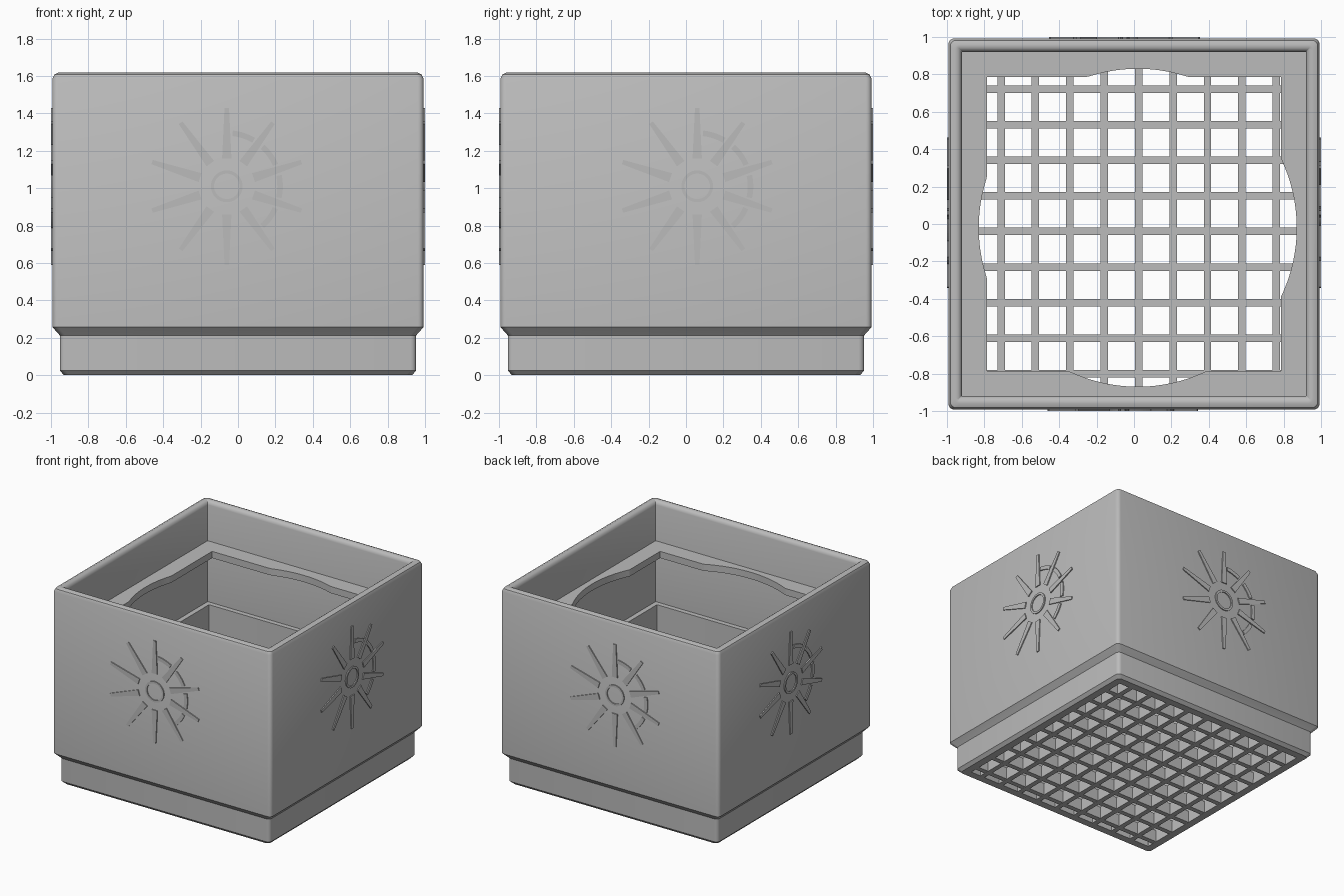
import bpy, bmesh, math
from mathutils import Matrix, Vector

cube = bpy.data.objects.get("Cube")
if cube:
    bpy.data.objects.remove(cube, do_unlink=True)

grey = bpy.data.materials.new("plain grey")
grey.use_nodes = True
colour = (0.5, 0.5, 0.5, 1)
grey.diffuse_color = colour
grey.node_tree.nodes["Principled BSDF"].inputs["Base Color"].default_value = colour


def finish(bm, name, smooth=False):
    bmesh.ops.recalc_face_normals(bm, faces=bm.faces[:])
    mesh = bpy.data.meshes.new(name)
    bm.to_mesh(mesh)
    bm.free()
    mesh.materials.append(grey)
    obj = bpy.data.objects.new(name, mesh)
    bpy.context.collection.objects.link(obj)
    if smooth:
        bpy.ops.object.select_all(action='DESELECT')
        obj.select_set(True)
        bpy.context.view_layer.objects.active = obj
        bpy.ops.object.shade_smooth_by_angle(angle=math.radians(35))
    return obj


def rounded_square(half, radius, z, steps=4):
    points = []
    for corner in range(4):
        turn = corner * math.pi / 2
        centre = Matrix.Rotation(turn, 3, 'Z') @ Vector((half - radius, half - radius, z))
        for i in range(steps + 1):
            a = turn + i / steps * math.pi / 2
            points.append(centre + Vector((math.cos(a), math.sin(a), 0)) * radius)
    return points


def skin_closed(bm, loops):
    """Join matching point loops into a closed ring-shaped solid."""
    rings = [[bm.verts.new(p) for p in loop] for loop in loops]
    n = len(rings[0])
    for a, b in zip(rings, rings[1:] + rings[:1]):
        for i in range(n):
            j = (i + 1) % n
            bm.faces.new((a[i], a[j], b[j], b[i]))


def box(bm, size, centre):
    matrix = Matrix.Translation(centre) @ Matrix.Diagonal((*size, 1))
    bmesh.ops.create_cube(bm, size=1, matrix=matrix)


# Body: foot, chamfered overhang, rounded rim and stepped inside wall
FACE = 0.992
outside = [(0.93, 0), (0.953, 0.025), (0.953, 0.213), (FACE, 0.257),
           (FACE, 1.585), (0.982, 1.608), (0.96, 1.618)]
inside = [(0.94, 1.615), (0.927, 1.605), (0.92, 1.585),
          (0.92, 0.79), (0.88, 0.79), (0.87, 0)]
bm = bmesh.new()
skin_closed(bm, [rounded_square(h, 0.03, z) for h, z in outside]
            + [rounded_square(h, 0.004, z) for h, z in inside])
finish(bm, "box_body", smooth=True)


# Ledge: plate whose opening is a square merged with a slightly offset circle
def square_reach(a, half):
    return half / max(abs(math.cos(a)), abs(math.sin(a)))


def opening_reach(a):
    offset, radius = Vector((0.02, -0.02)), 0.85
    along = offset.dot((math.cos(a), math.sin(a)))
    circle = along + math.sqrt(along ** 2 + radius ** 2 - offset.length_squared)
    return max(circle, square_reach(a, 0.785))


def ledge_loop(reach, z, count=192):
    angles = [math.tau * i / count for i in range(count)]
    return [(reach(a) * math.cos(a), reach(a) * math.sin(a), z) for a in angles]


def wall_reach(a):
    return square_reach(a, 0.93)


TOP, UNDER = 1.29, 1.235
bm = bmesh.new()
skin_closed(bm, [ledge_loop(wall_reach, TOP), ledge_loop(opening_reach, TOP),
                 ledge_loop(opening_reach, UNDER), ledge_loop(wall_reach, UNDER)])
finish(bm, "pot_ledge")

# Drain grid in the floor
bm = bmesh.new()
for k in range(-4, 5):
    box(bm, (0.04, 1.78, 0.1), (0.025 + 0.184 * k, 0, 0.05))
    box(bm, (1.78, 0.04, 0.098), (0, -0.04 + 0.19 * k, 0.05))
finish(bm, "drain_grid")


# Plain sunburst relief, repeated on the four walls
def arc_band(bm, inner, outer, start, end, steps):
    """Raised curved band in the wall plane (x across, z up, -y out)."""
    def ring(r, y):
        return [bm.verts.new((r * math.cos(a), y, r * math.sin(a)))
                for a in (start + (end - start) * i / steps for i in range(steps + 1))]
    rings = [ring(inner, 0), ring(inner, -0.008), ring(outer, -0.008), ring(outer, 0)]
    for a, b in zip(rings, rings[1:] + rings[:1]):
        for i in range(steps):
            bm.faces.new((a[i], a[i + 1], b[i + 1], b[i]))
    for end_index in (0, -1):
        bm.faces.new([r[end_index] for r in rings])


def ray(bm, angle, near, far, base, tip):
    turn = Matrix.Rotation(-angle, 3, 'Y')
    outline = [(near, -base), (far, -tip), (far, tip), (near, base)]
    back = [bm.verts.new(turn @ Vector((x, 0, z))) for x, z in outline]
    front = [bm.verts.new(turn @ Vector((x, -0.008, z))) for x, z in outline]
    bm.faces.new(front)
    bm.faces.new(back)
    for i in range(4):
        j = (i + 1) % 4
        bm.faces.new((back[i], back[j], front[j], front[i]))


walls = (("front", 0, -0.06), ("right", 1, 0.06), ("back", 2, 0.05), ("left", 3, -0.06))
for side, quarter, shift in walls:
    bm = bmesh.new()
    arc_band(bm, 0.068, 0.085, 0, math.tau, 48)
    for k in range(10):
        angle = math.tau * (k + 0.5) / 10
        ray(bm, angle, 0.15, 0.42, 0.025, 0.012)
        if math.cos(angle) > 0.1:
            arc_band(bm, 0.27, 0.3, angle + 0.1, angle + 0.52, 8)
    place = (Matrix.Rotation(quarter * math.pi / 2, 4, 'Z')
             @ Matrix.Translation((shift, -FACE, 1.01)))
    bm.transform(place)
    finish(bm, side + "_sunburst")
